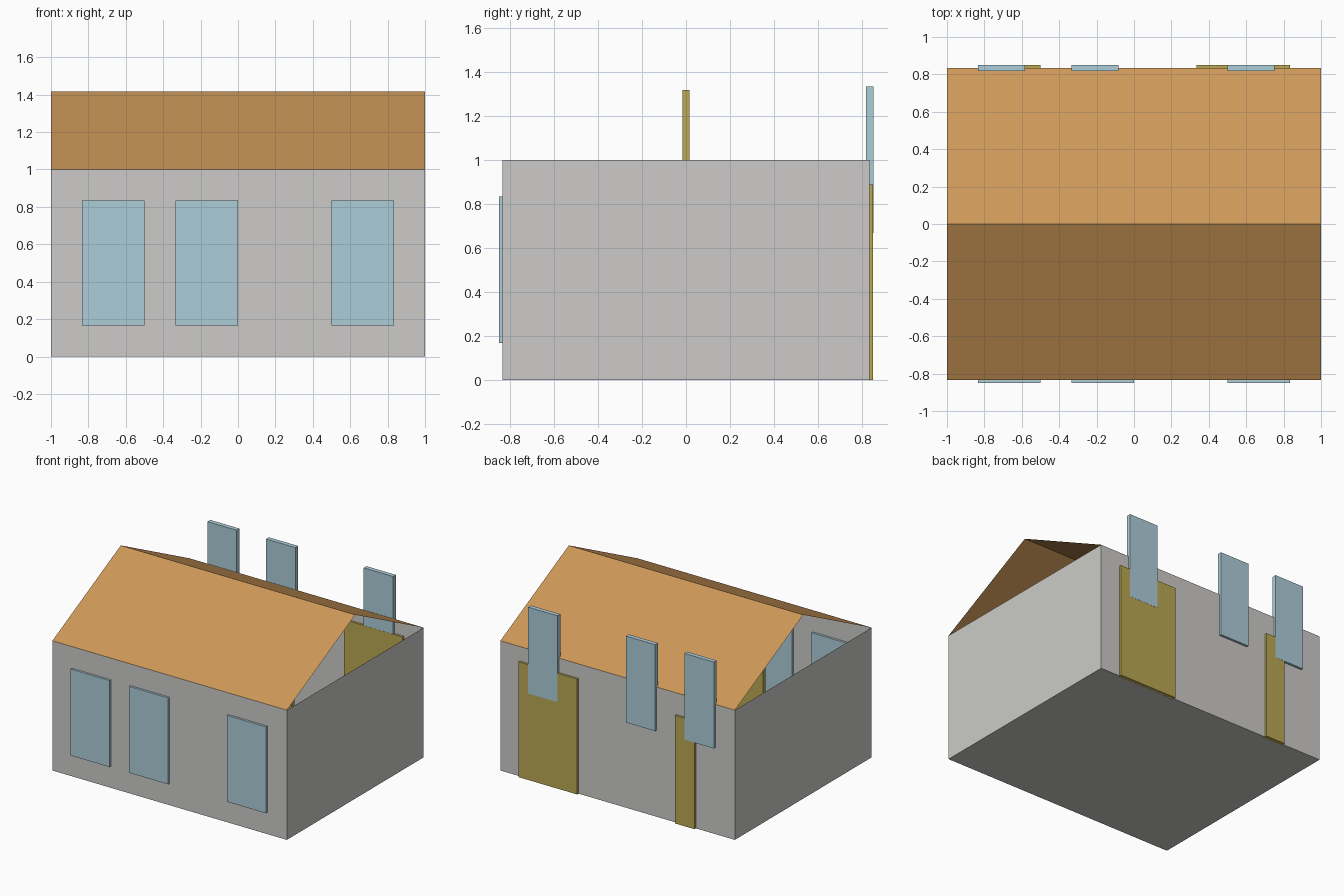
import bpy
import bmesh

old = bpy.data.objects.get("Cube")
if old:
    bpy.data.objects.remove(old, do_unlink=True)

HALF_X, HALF_Y, WALL_H, RIDGE_H = 1.0, 0.833, 1.0, 1.417
PANEL = 0.017  # half thickness of doors and windows


def material(name, rgb):
    linear = [((c / 255 + 0.055) / 1.055) ** 2.4 for c in rgb]
    mat = bpy.data.materials.new(name)
    mat.use_nodes = True
    mat.diffuse_color = (*linear, 1)
    mat.node_tree.nodes["Principled BSDF"].inputs["Base Color"].default_value = (*linear, 1)
    return mat


wall_grey = material("wall grey", (204, 203, 200))
roof_brown = material("roof brown", (205, 152, 88))
glass_blue = material("glass blue", (174, 205, 216))
door_ochre = material("door ochre", (186, 168, 83))


def finish(bm, name, mat):
    mesh = bpy.data.meshes.new(name)
    bm.to_mesh(mesh)
    bm.free()
    mesh.materials.append(mat)
    obj = bpy.data.objects.new(name, mesh)
    bpy.context.collection.objects.link(obj)
    return obj


def box(name, mat, x, y, z, open_top=False):
    """Box from (min, max) ranges, optionally without its top face."""
    bm = bmesh.new()
    bmesh.ops.create_cube(bm, size=1)
    for v in bm.verts:
        v.co = [r[0] if c < 0 else r[1] for c, r in zip(v.co, (x, y, z))]
    if open_top:
        bm.normal_update()
        top = [f for f in bm.faces if f.normal.z > 0.9]
        bmesh.ops.delete(bm, geom=top, context="FACES_ONLY")
    return finish(bm, name, mat)


def panel(name, mat, x, z, y):
    return box(name, mat, x, (y - PANEL, y + PANEL), z)


# Thin walls and floor, open at the top
box("walls", wall_grey, (-HALF_X, HALF_X), (-HALF_Y, HALF_Y), (0, WALL_H), open_top=True)

# Two thin roof slopes with open gables
bm = bmesh.new()
profile = [(-HALF_Y, WALL_H), (0, RIDGE_H), (HALF_Y, WALL_H)]
rows = [[bm.verts.new((x, y, z)) for x in (-HALF_X, HALF_X)] for y, z in profile]
for a, b in zip(rows, rows[1:]):
    bm.faces.new((a[0], a[1], b[1], b[0]))
finish(bm, "roof", roof_brown)

# Front windows
for i, x in enumerate((-0.833, -0.333, 0.5)):
    panel(f"front_window_{i + 1}", glass_blue, (x, x + 0.333), (0.167, 0.833), -HALF_Y)

# Tall back windows that rise past the eaves
for i, x in enumerate((-0.833, -0.333, 0.5)):
    panel(f"back_window_{i + 1}", glass_blue, (x, x + 0.25), (0.667, 1.333), HALF_Y + 0.001)

# Back doors and the inner partition
panel("wide_back_door", door_ochre, (0.333, 0.833), (0, 0.889), HALF_Y)
panel("narrow_back_door", door_ochre, (-0.667, -0.5), (0, 0.833), HALF_Y)
panel("inner_partition", door_ochre, (-0.667, 0.47), (0.01, 1.317), 0)
